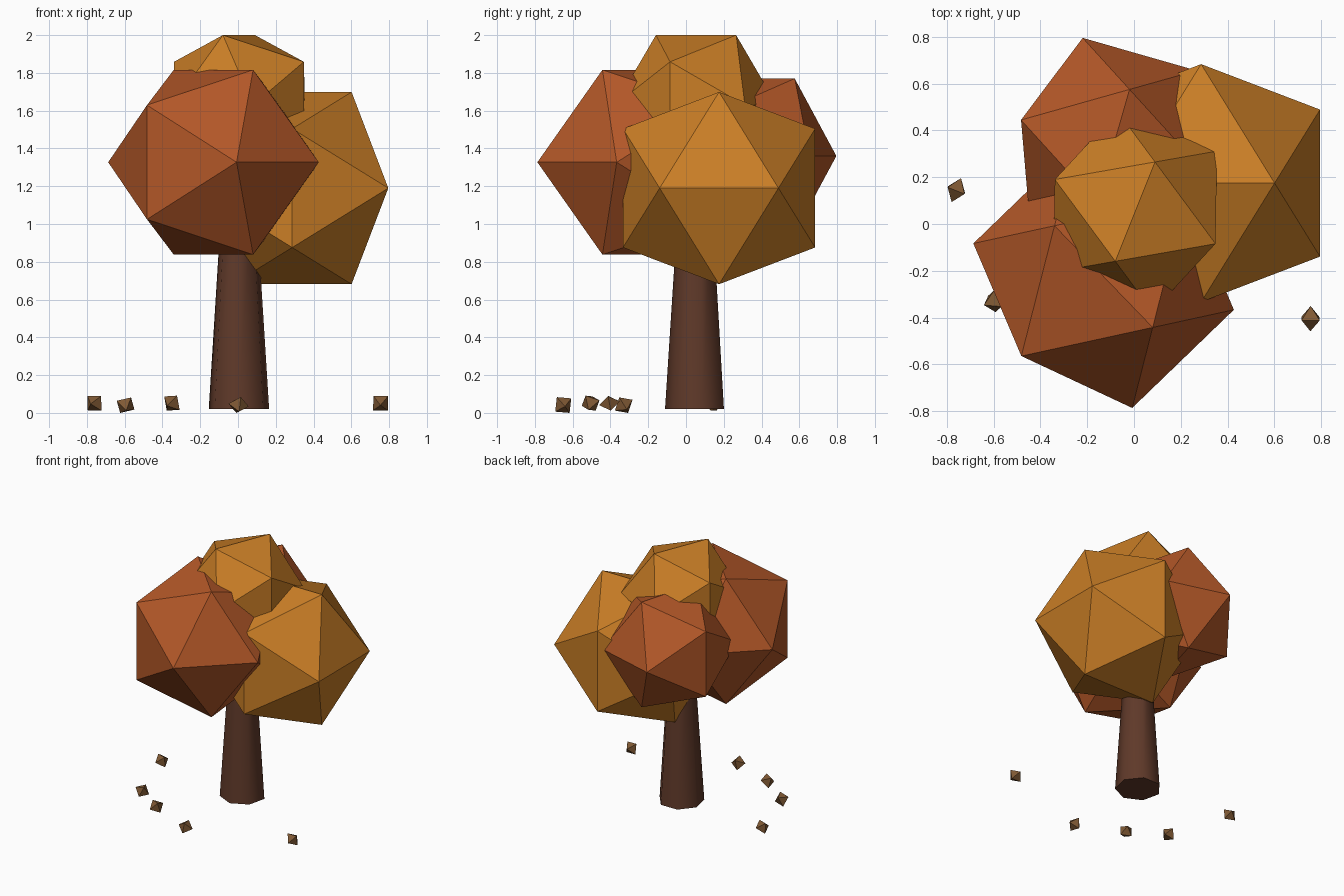
import bpy, bmesh, math
from mathutils import Vector, Euler

if "Cube" in bpy.data.objects:
    bpy.data.objects.remove(bpy.data.objects["Cube"])


def material(name, rgb):
    """Flat colour given as sRGB bytes, stored as linear."""
    lin = [((c / 255 + 0.055) / 1.055) ** 2.4 for c in rgb]
    m = bpy.data.materials.new(name)
    m.diffuse_color = (*lin, 1)
    m.use_nodes = True
    m.node_tree.nodes["Principled BSDF"].inputs["Base Color"].default_value = m.diffuse_color
    return m


RUST = material("rust_leaves", (180, 88, 40))
GOLD = material("golden_leaves", (202, 126, 38))
BARK = material("bark", (95, 57, 41))
NUT = material("fallen_nut_brown", (128, 89, 52))


def add_object(name, bm, mat, location):
    bmesh.ops.recalc_face_normals(bm, faces=bm.faces)
    mesh = bpy.data.meshes.new(name)
    bm.to_mesh(mesh)
    bm.free()
    mesh.materials.append(mat)
    ob = bpy.data.objects.new(name, mesh)
    ob.location = location
    bpy.context.collection.objects.link(ob)
    return ob


def hull(name, points, mat, location):
    bm = bmesh.new()
    verts = [bm.verts.new(p) for p in points]
    bmesh.ops.convex_hull(bm, input=verts)
    return add_object(name, bm, mat, location)


# Leaf clumps: icosahedra resting with a level edge on top, turned about z
def leaf_clump(name, location, radius, angle, mat):
    t = (1 + math.sqrt(5)) / 2
    k = radius / math.sqrt(1 + t * t)
    pts = []
    for a in (-1, 1):
        for b in (-t, t):
            pts += [(a, 0, b), (0, b, a), (b, a, 0)]
    ob = hull(name, [Vector(p) * k for p in pts], mat, location)
    ob.rotation_euler.z = math.radians(angle)


leaf_clump("leaves_front", (-0.13, -0.225, 1.327), 0.575, -46, RUST)
leaf_clump("leaves_right", (0.287, 0.175, 1.19), 0.598, 0, GOLD)
leaf_clump("leaves_back", (-0.089, 0.332, 1.36), 0.482, 74, RUST)
leaf_clump("leaves_top", (0.005, 0.053, 1.63), 0.435, 68.2, GOLD)

# Trunk: tapered, seven sides, smooth sides and flat ends
SIDES = 7
bm = bmesh.new()
rings = []
for z, r in ((0.02, 0.164), (1.2, 0.088)):
    rings.append([bm.verts.new((r * math.sin(a), -r * math.cos(a), z))
                  for a in (math.tau * i / SIDES for i in range(SIDES))])
low, high = rings
for i in range(SIDES):
    j = (i + 1) % SIDES
    bm.faces.new((low[i], low[j], high[j], high[i])).smooth = True
bm.faces.new(low)
bm.faces.new(high)
add_object("trunk", bm, BARK, (0.005, 0.053, 0))

# Fallen nuts: small tumbled octahedra (x, y, tilt x, tilt y, turn z)
nuts = [
    (-0.76, 0.145, 5, 45, -18),
    (-0.595, -0.33, 35, 25, 20),
    (-0.35, -0.505, 20, 40, -15),
    (0.003, -0.65, 40, 8, 10),
    (0.755, -0.405, 15, 45, 10),
]
for n, (x, y, *rot) in enumerate(nuts, 1):
    turn = Euler([math.radians(a) for a in rot]).to_matrix()
    pts = [turn @ Vector([s * 0.055 if i == ax else 0 for i in range(3)])
           for ax in range(3) for s in (-1, 1)]
    hull(f"fallen_nut_{n}", pts, NUT, (x, y, max(p.z for p in pts) + 0.01))

# Drop the nuts so the lowest one touches the ground
for n in range(1, 6):
    ob = bpy.data.objects[f"fallen_nut_{n}"]
    ob.location.z = -min(v.co.z for v in ob.data.vertices) + (0.0 if n in (2, 4) else 0.012)
